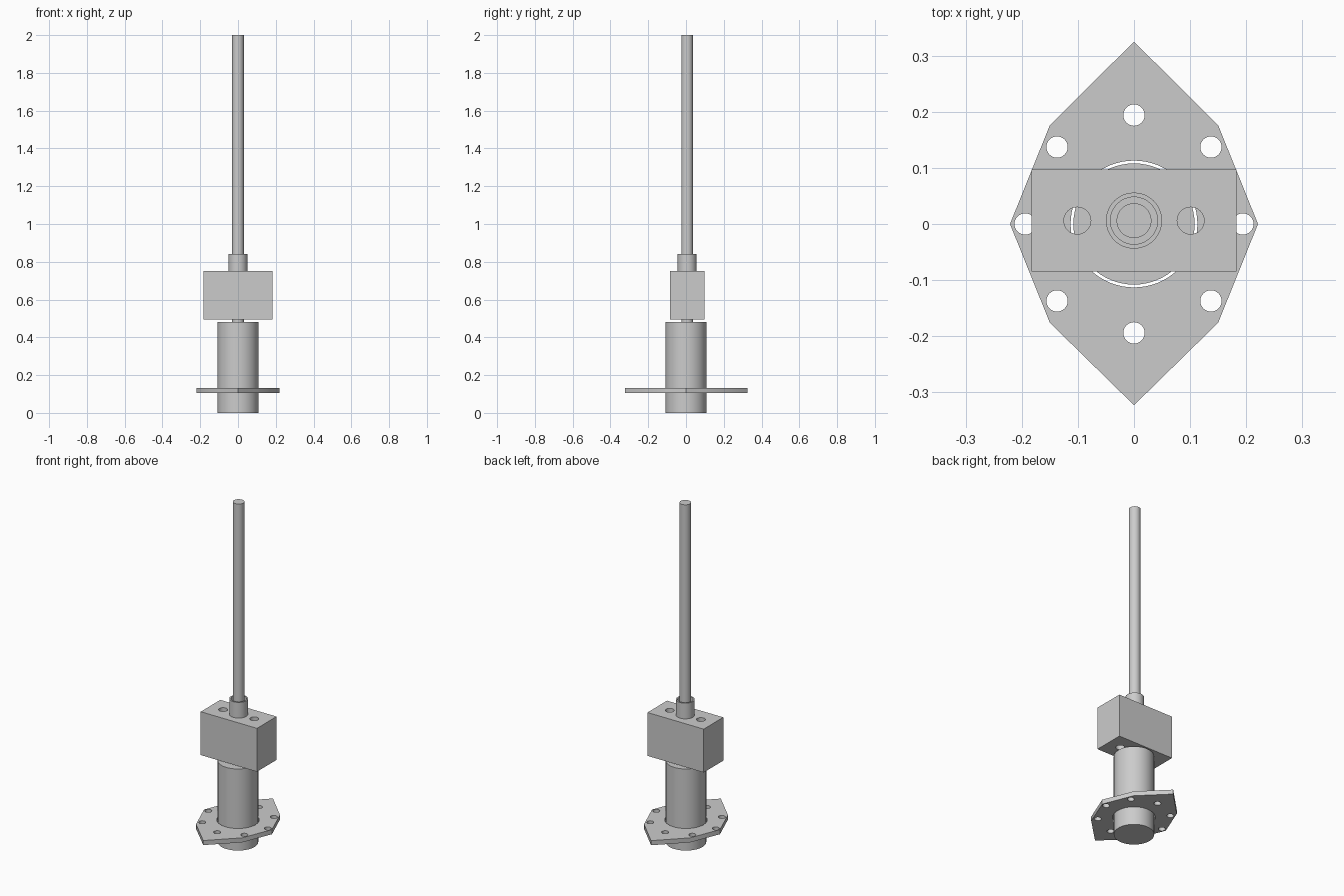
import bpy
import bmesh
from math import cos, sin, tau, radians

if "Cube" in bpy.data.objects:
    bpy.data.objects.remove(bpy.data.objects["Cube"], do_unlink=True)

steel = bpy.data.materials.new("grey steel")
steel.use_nodes = True
grey = (0.6, 0.6, 0.6, 1)
steel.diffuse_color = grey
steel.node_tree.nodes["Principled BSDF"].inputs["Base Color"].default_value = grey


def circle(x, y, r, n=48):
    return [(x + r * cos(tau * i / n), y + r * sin(tau * i / n)) for i in range(n)]


def prism(name, loops, z0, z1):
    """Extrude an outline (first loop) with holes (other loops) from z0 to z1."""
    curve = bpy.data.curves.new(name + " profile", "CURVE")
    curve.dimensions = "2D"
    curve.fill_mode = "BOTH"
    curve.extrude = (z1 - z0) / 2
    for loop in loops:
        spline = curve.splines.new("POLY")
        spline.points.add(len(loop) - 1)
        for point, (x, y) in zip(spline.points, loop):
            point.co = (x, y, 0, 1)
        spline.use_cyclic_u = True
    helper = bpy.data.objects.new(name + " profile", curve)
    bpy.context.collection.objects.link(helper)
    bpy.context.view_layer.update()
    mesh = bpy.data.meshes.new_from_object(helper)
    bpy.data.objects.remove(helper, do_unlink=True)

    bm = bmesh.new()
    bm.from_mesh(mesh)
    bmesh.ops.remove_doubles(bm, verts=bm.verts, dist=0.0001)
    bmesh.ops.recalc_face_normals(bm, faces=bm.faces)
    bm.to_mesh(mesh)
    bm.free()

    mesh.name = name
    mesh.materials.clear()
    mesh.materials.append(steel)
    obj = bpy.data.objects.new(name, mesh)
    obj.location.z = (z0 + z1) / 2
    bpy.context.collection.objects.link(obj)
    bpy.ops.object.select_all(action="DESELECT")
    obj.select_set(True)
    bpy.context.view_layer.objects.active = obj
    bpy.ops.object.shade_smooth_by_angle(angle=radians(30))
    return obj


axis_y = 0.006

# Motor body, with a clearance gap to the flange
prism("motor_body", [circle(0, 0, 0.108, 64)], 0, 0.48)

# Pointed flange with a ring of bolt holes
outline = [(0, 0.325), (-0.15, 0.176), (-0.221, 0), (-0.15, -0.176),
           (0, -0.323), (0.15, -0.176), (0.221, 0), (0.15, 0.176)]
bolts = [circle(0.194 * cos(tau * i / 8), 0.194 * sin(tau * i / 8), 0.019, 32)
         for i in range(8)]
prism("flange_plate", [outline, circle(0, 0, 0.113, 64)] + bolts, 0.105, 0.132)

# Bearing block with two mounting holes and the shaft bore
w, d = 0.183, 0.091
rect = [(-w, axis_y - d), (w, axis_y - d), (w, axis_y + d), (-w, axis_y + d)]
holes = [circle(side * 0.101, axis_y, 0.024, 32) for side in (-1, 1)]
bore = circle(0, axis_y, 0.042)
prism("bearing_block", [rect, bore] + holes, 0.495, 0.75)

# Collar and shaft
prism("shaft_collar", [circle(0, axis_y, 0.05), bore], 0.75, 0.842)
prism("long_shaft", [circle(0, axis_y, 0.031)], 0.48, 2.0)
